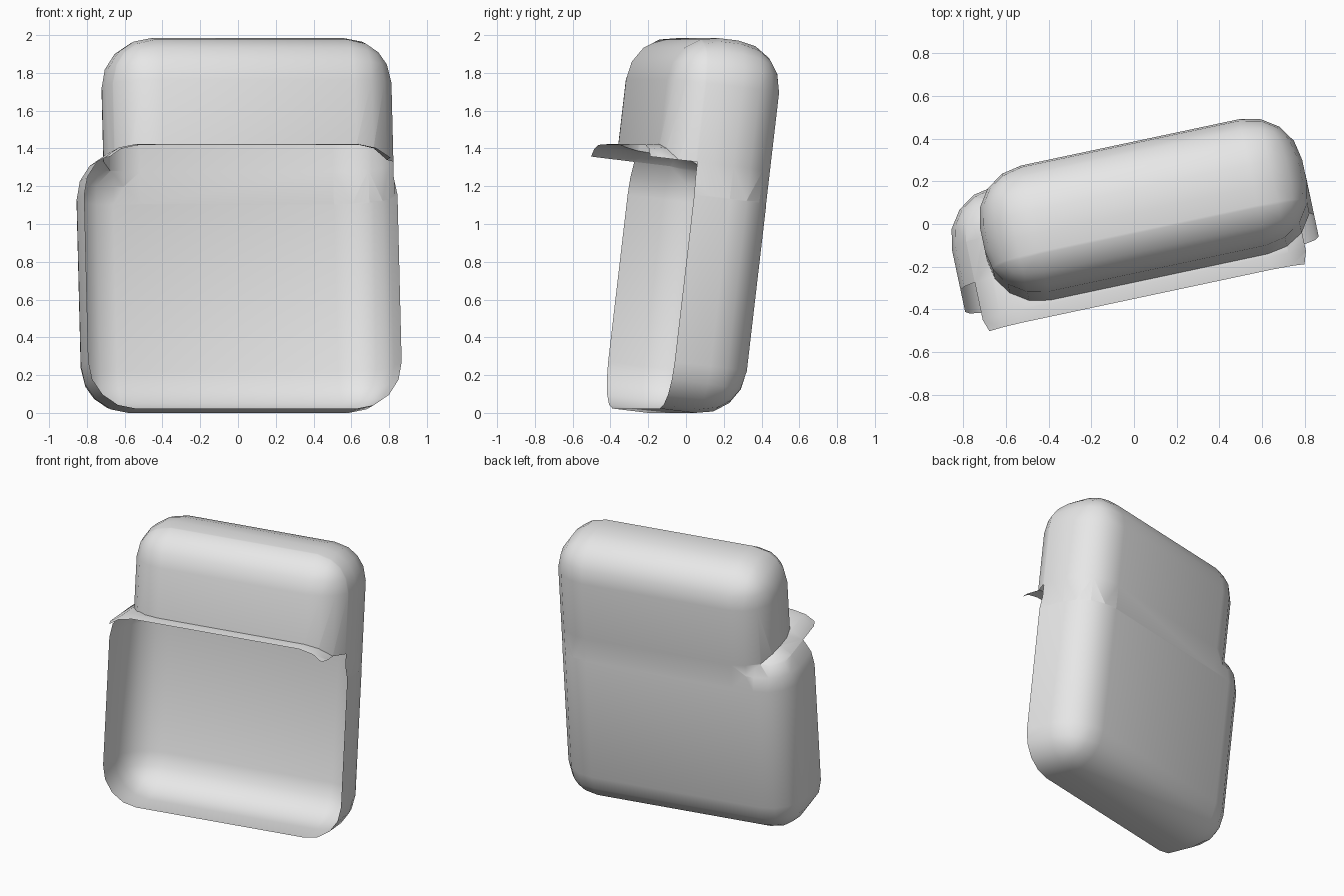
import bpy
import bmesh
import math
from mathutils import Matrix, Vector

if "Cube" in bpy.data.objects:
    bpy.data.objects.remove(bpy.data.objects["Cube"], do_unlink=True)

RADIUS = 0.25
RIM_Y, LIP_Y, LIP_Z = -0.27, -0.51, 1.315

grey = bpy.data.materials.new("plain_grey")
grey.use_nodes = True
colour = (0.8, 0.8, 0.8, 1)
grey.diffuse_color = colour
grey.node_tree.nodes["Principled BSDF"].inputs["Base Color"].default_value = colour


def rounded_box(name, low, high):
    """Box between two corners with all edges rounded."""
    low, high = Vector(low), Vector(high)
    bm = bmesh.new()
    bmesh.ops.create_cube(bm, size=1)
    for v in bm.verts:
        v.co = (low + high) / 2 + v.co * (high - low)
    bmesh.ops.bevel(bm, geom=bm.edges[:], offset=RADIUS, segments=4,
                    profile=0.5, affect='EDGES')
    mesh = bpy.data.meshes.new(name)
    bm.to_mesh(mesh)
    bm.free()
    obj = bpy.data.objects.new(name, mesh)
    bpy.context.scene.collection.objects.link(obj)
    return obj


# Wide lower pocket joined with the narrower tall body
case = rounded_box("open_case", (-0.86, -0.70, 0), (0.835, 0.175, 1.389))
body = rounded_box("upper_body", (-0.71, -0.435, 0.2), (0.834, 0.174, 1.985))
join = case.modifiers.new("join", 'BOOLEAN')
join.operation = 'UNION'
join.solver = 'EXACT'
join.object = body
bpy.context.view_layer.update()
solid = case.evaluated_get(bpy.context.evaluated_depsgraph_get())
bm = bmesh.new()
bm.from_mesh(solid.to_mesh())
case.modifiers.clear()
bpy.data.objects.remove(body, do_unlink=True)

# Open the front of the pocket, leaving a lip along its top
for point, normal in (((0, RIM_Y, 0), (0, 1, 0)),
                      ((0, LIP_Y, 0), (0, 1, 0)),
                      ((0, 0, LIP_Z), (0, 0, 1))):
    bmesh.ops.bisect_plane(bm, geom=bm.verts[:] + bm.edges[:] + bm.faces[:],
                           plane_co=point, plane_no=normal)
cut = []
for f in bm.faces:
    c = f.calc_center_median()
    if c.z < 1.4 and (c.y < LIP_Y or (c.y < RIM_Y and c.z < LIP_Z)):
        cut.append(f)
bmesh.ops.delete(bm, geom=cut, context='FACES')

# Turn and lean the whole case, then stand it on the ground
bm.transform(Matrix.Rotation(math.radians(12), 4, 'Z')
             @ Matrix.Rotation(math.radians(-6.8), 4, 'X'))
lowest = min(v.co.z for v in bm.verts)
bm.transform(Matrix.Translation((0, 0, -lowest)))
bm.to_mesh(case.data)
bm.free()
case.data.materials.clear()
case.data.materials.append(grey)

# Smooth shading with sharp seams kept
bpy.ops.object.select_all(action='DESELECT')
case.select_set(True)
bpy.context.view_layer.objects.active = case
bpy.ops.object.shade_smooth_by_angle(angle=math.radians(40))
